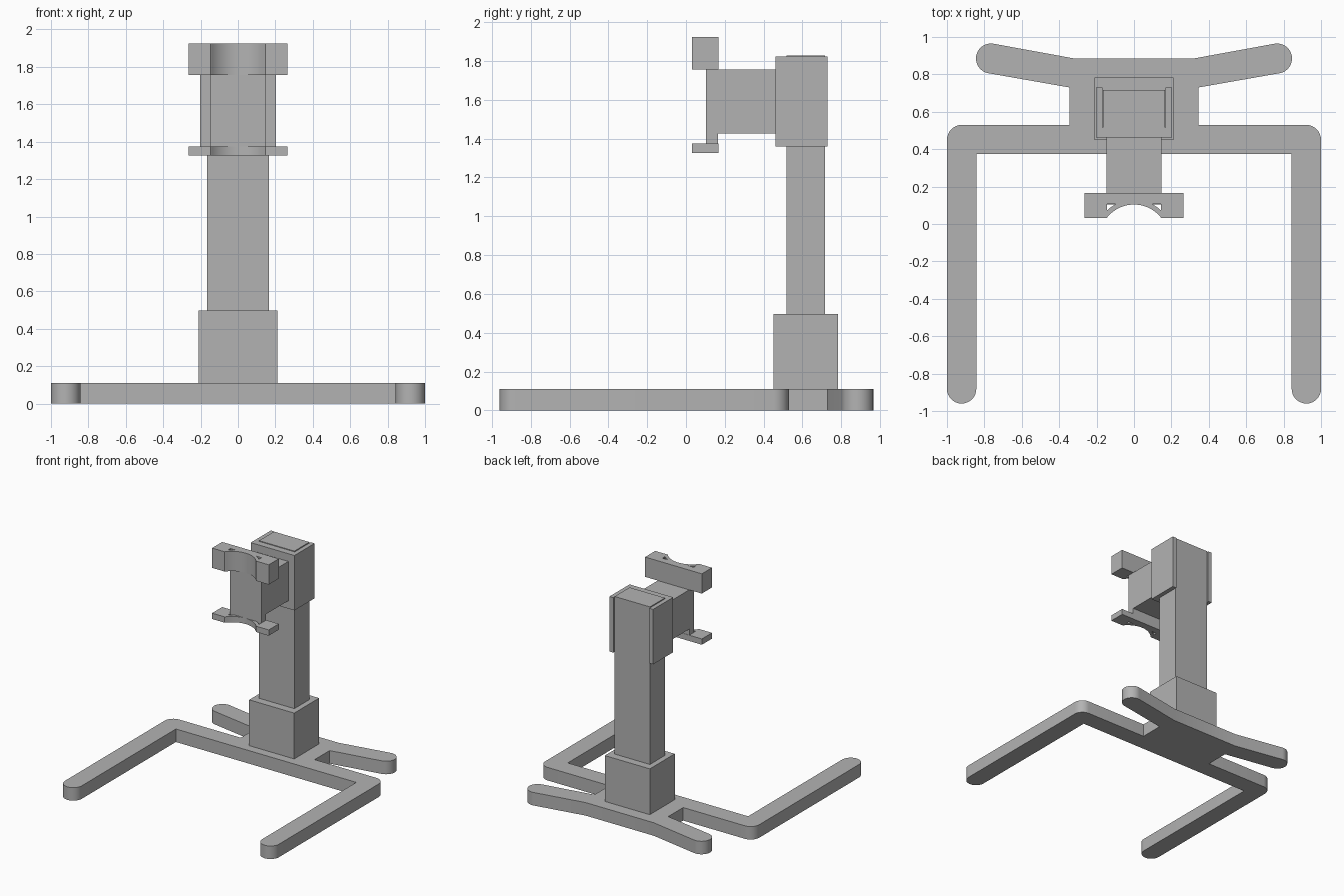
import bpy, bmesh
from math import cos, sin, radians, sqrt

if "Cube" in bpy.data.objects:
    bpy.data.objects.remove(bpy.data.objects["Cube"])

grey = bpy.data.materials.new("plain grey")
grey.use_nodes = True
GREY = (0.45, 0.45, 0.45, 1)
grey.diffuse_color = GREY
grey.node_tree.nodes["Principled BSDF"].inputs["Base Color"].default_value = GREY


def arc(cx, cy, r, a0, a1, n=16):
    steps = [radians(a0 + (a1 - a0) * i / n) for i in range(n + 1)]
    return [(cx + r * cos(a), cy + r * sin(a)) for a in steps]


def mirrored(half):
    """Close a right-hand outline with its reflection in x."""
    return half + [(-x, y) for x, y in reversed(half) if x > 1e-4]


def add(name, bm):
    bmesh.ops.recalc_face_normals(bm, faces=bm.faces)
    mesh = bpy.data.meshes.new(name)
    bm.to_mesh(mesh)
    bm.free()
    mesh.materials.append(grey)
    ob = bpy.data.objects.new(name, mesh)
    bpy.context.collection.objects.link(ob)
    return ob


def prism(name, outline, z0, z1):
    bm = bmesh.new()
    face = bm.faces.new([bm.verts.new((x, y, z0)) for x, y in outline])
    top = bmesh.ops.extrude_face_region(bm, geom=[face])["geom"]
    verts = [v for v in top if isinstance(v, bmesh.types.BMVert)]
    bmesh.ops.translate(bm, verts=verts, vec=(0, 0, z1 - z0))
    return add(name, bm)


def block(name, half_width, y0, y1, z0, z1):
    return prism(name, mirrored([(half_width, y0), (half_width, y1)]), z0, z1)


def smooth(ob):
    bpy.ops.object.select_all(action='DESELECT')
    ob.select_set(True)
    bpy.context.view_layer.objects.active = ob
    bpy.ops.object.shade_smooth_by_angle(angle=radians(30))


def cut(ob, cutter):
    cutter.hide_render = True
    cutter.hide_viewport = True
    mod = ob.modifiers.new(cutter.name, 'BOOLEAN')
    mod.operation, mod.solver, mod.object = 'DIFFERENCE', 'EXACT', cutter


# Floor frame: two long front legs, crossbar, hub and two splayed rear feet
half = [(0, 0.375), (0.843, 0.375)]
half += arc(0.9215, -0.8815, 0.0785, 180, 360)
half += arc(0.92, 0.45, 0.08, 0, 90, 8)
half += [(0.345, 0.53), (0.345, 0.73)]
half += arc(0.765, 0.885, 0.08, -80, 100)
half += [(0.32, 0.885), (0, 0.885)]
smooth(prism("floor_frame", mirrored(half), 0, 0.11))

# Upright
block("column_sleeve", 0.21, 0.45, 0.783, 0.11, 0.497)
block("column", 0.165, 0.517, 0.717, 0.497, 1.828)

# Carriage: channel wrapped round the front and sides of the column
prism("carriage", mirrored([(0.204, 0.462), (0.204, 0.73), (0.168, 0.73),
                            (0.168, 0.517)]), 1.358, 1.822)
block("carriage_arm", 0.147, 0.165, 0.462, 1.425, 1.757)
block("clamp_web", 0.147, 0.104, 0.165, 1.374, 1.757)

# Clamp jaws with a round seat, side pockets and blind bolt holes
SEAT_Y, SEAT_R, WALL_R = -0.08, 0.184, 0.21


def on_wall(x):
    return (x, SEAT_Y + sqrt(WALL_R ** 2 - x ** 2))


def jaw(name, z0, z1, hole_heights):
    seat = arc(0, SEAT_Y, SEAT_R, 90, 38.5, 14)
    half = seat + [(0.147, 0.032), (0.265, 0.032), (0.265, 0.167), (0, 0.167)]
    ob = prism(name, mirrored(half), z0, z1)
    for side, label in ((1, "left"), (-1, "right")):
        pocket = [on_wall(0.095 + 0.0125 * i) for i in range(5)] + [(0.145, 0.106)]
        cut(ob, prism(f"{name}_{label}_pocket_cutter",
                      [(side * x, y) for x, y in pocket], z0 - 0.02, z1 + 0.02))
        for z in hole_heights:
            bm = bmesh.new()
            bmesh.ops.create_cone(bm, cap_ends=True, segments=24, radius1=0.015,
                                  radius2=0.015, depth=0.1)
            for v in bm.verts:
                v.co = (side * 0.239 + v.co.x, 0.032 + v.co.z, z + v.co.y)
            cut(ob, add(f"{name}_{label}_bolt_cutter", bm))
    smooth(ob)


jaw("upper_jaw", 1.757, 1.924, (1.81, 1.868))
jaw("lower_jaw", 1.325, 1.374, (1.35,))
